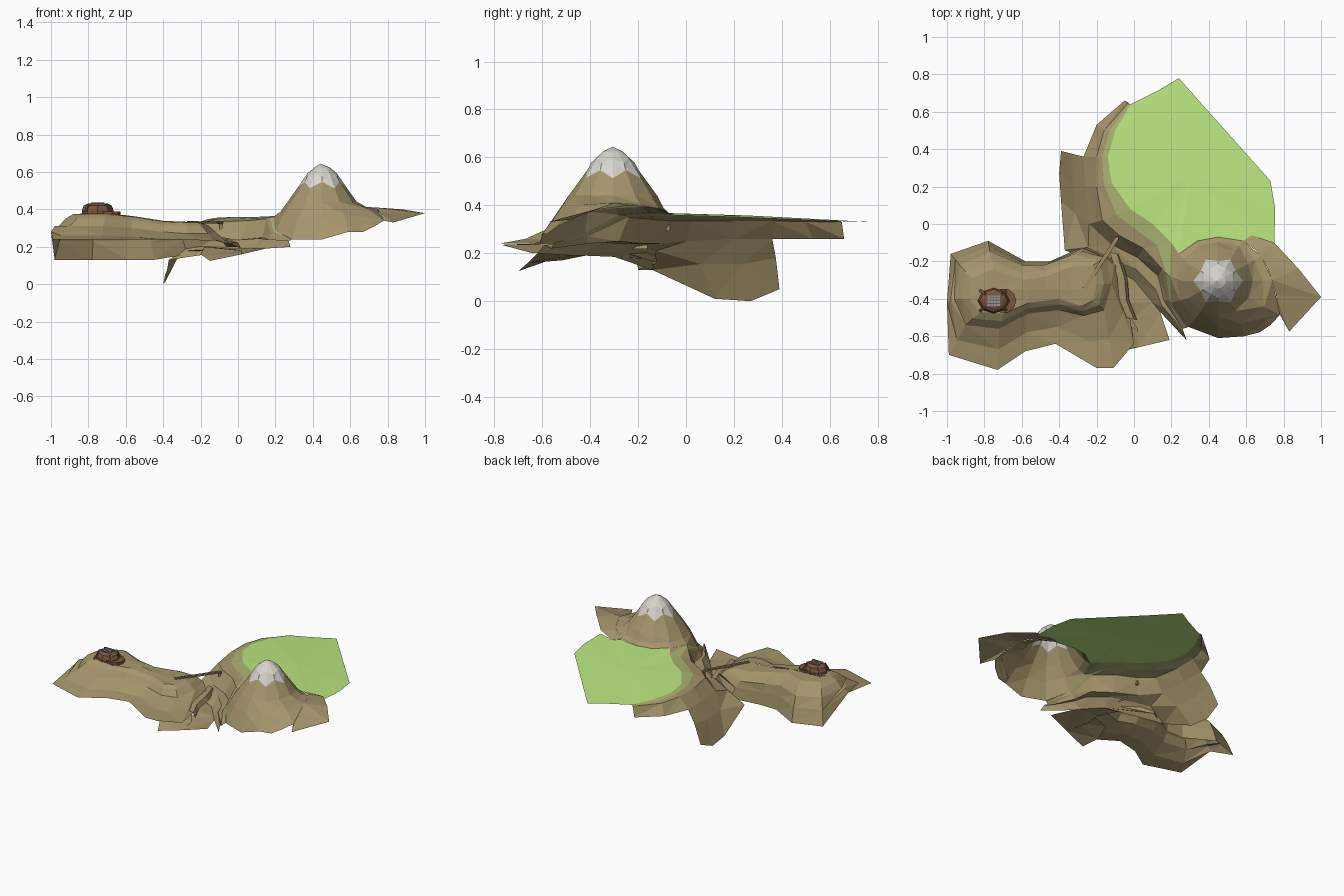
import bpy, bmesh, math
from mathutils import Vector

if "Cube" in bpy.data.objects:
    bpy.data.objects.remove(bpy.data.objects["Cube"])


def material(name, r, g, b):
    m = bpy.data.materials.new(name)
    m.diffuse_color = (r, g, b, 1)
    m.use_nodes = True
    m.node_tree.nodes["Principled BSDF"].inputs["Base Color"].default_value = m.diffuse_color
    return m


EARTH = material("earth", .38, .30, .15)
GRASS = material("grass", .50, .80, .22)
VERGE = material("verge", .41, .45, .17)
SNOW = material("snow", .68, .66, .61)
WOOD = material("wood", .19, .09, .05)
PLANK = material("plank", .36, .25, .11)
GLASS = material("glass", .28, .32, .36)


def sheet(name, rows, mats, closed=False, cap=None):
    """Loft rows of points into an open surface facing up; cap is a fan centre."""
    me = bpy.data.meshes.new(name)
    ob = bpy.data.objects.new(name, me)
    bpy.context.collection.objects.link(ob)
    used = list(dict.fromkeys(mats))
    for m in used:
        me.materials.append(m)
    bm = bmesh.new()
    vs = [[bm.verts.new(p) for p in row] for row in rows]
    n = len(vs[0])
    span = range(n if closed else n - 1)
    for k in range(len(vs) - 1):
        for i in span:
            j = (i + 1) % n
            f = bm.faces.new((vs[k][i], vs[k][j], vs[k + 1][j], vs[k + 1][i]))
            f.material_index = used.index(mats[k])
    if cap:
        c = bm.verts.new(cap)
        for i in span:
            f = bm.faces.new((vs[-1][i], vs[-1][(i + 1) % n], c))
            f.material_index = used.index(mats[-1])
    bmesh.ops.triangulate(bm, faces=[f for f in bm.faces if len(f.verts) > 3])
    bm.normal_update()
    for f in bm.faces:
        if f.normal.z < 0:
            f.normal_flip()
    bm.to_mesh(me)
    bm.free()
    return ob


def ring(cx, cy, r, z, n=12, zig=0, sy=1):
    return [(cx + (r + zig * (-1) ** i) * math.cos(i * math.tau / n),
             cy + (r + zig * (-1) ** i) * sy * math.sin(i * math.tau / n),
             z - zig * 1.3 * (-1) ** i) for i in range(n)]


def mid(a, b, lift=0):
    """Row halfway between two rows, lifted to round the slope."""
    return [tuple((Vector(p) + Vector(q)) / 2 + Vector((0, 0, lift))) for p, q in zip(a, b)]


def beam(name, a, b, w, h, mat):
    a, b = Vector(a), Vector(b)
    bpy.ops.mesh.primitive_cube_add(size=1, location=(a + b) / 2)
    ob = bpy.context.object
    ob.name = name
    ob.rotation_euler = (b - a).to_track_quat('X', 'Z').to_euler()
    ob.scale = ((b - a).length, w, h)
    ob.data.materials.append(mat)
    return ob


# Western hill: plateau edge, steep bank, and spreading foot (hollow on the south side)
top = [(-.88, -.4, .375), (-.82, -.47, .375), (-.7, -.48, .375), (-.56, -.42, .36),
       (-.4, -.4, .335), (-.28, -.44, .33), (-.22, -.41, .33), (-.2, -.32, .33),
       (-.22, -.22, .33), (-.34, -.23, .33), (-.47, -.28, .34), (-.6, -.3, .365),
       (-.75, -.24, .37), (-.87, -.29, .37)]
bank = [(-.96, -.4, .31), (-.9, -.54, .31), (-.72, -.56, .31), (-.57, -.48, .3),
        (-.4, -.46, .28), (-.27, -.49, .27), (-.16, -.46, .27), (-.12, -.32, .28),
        (-.15, -.18, .28), (-.32, -.16, .28), (-.48, -.22, .28), (-.6, -.22, .3),
        (-.77, -.15, .3), (-.93, -.22, .3)]
foot = [(-1, -.42, .28), (-.99, -.7, .24), (-.73, -.78, .24), (-.58, -.68, .24),
        (-.42, -.64, .24), (-.2, -.77, .235), (-.11, -.77, .235), (0, -.64, .2),
        (-.06, -.25, .2), (-.27, -.12, .16), (-.45, -.2, .13), (-.58, -.2, .13),
        (-.78, -.09, .13), (-.98, -.16, .13)]
spine = [(max(-.8, min(-.27, p[0])), -.35, p[2] + .004) for p in top]
toe = [(x, y, z + (-.015 if y < -.45 else .015)) for x, y, z in mid(foot, bank)]
sheet("western_hill", [foot, toe, bank, mid(bank, top, .01), top], [EARTH] * 4, True)
sheet("western_plateau", [top, spine], [EARTH], True)

# Eastern meadow, ending at the mountain foot, and its western rim
edge = [(-.02, .64, .335), (-.1, .5, .345), (-.14, .36, .35), (-.12, .22, .355),
        (-.02, .08, .36), (.1, 0, .36), (.2, -.1, .365), (.24, -.16, .37)]
far = [(.34, -.09, .366), (.45, -.07, .366), (.58, -.09, .367), (.63, -.06, .362), (.75, -.1, .36),
       (.755, .08, .355), (.73, .23, .35), (.4, .6, .335), (.24, .78, .33), (.14, .72, .332)]
sheet("meadow", [edge + far], [GRASS], True, (.3, .25, .358))
edge[7] = (.19, -.28, .36)
edge += [(.2, -.42, .285), (.29, -.55, .24)]
rim = [(-.03, .65, .33), (-.16, .5, .332), (-.2, .36, .335), (-.2, .2, .335), (-.17, .02, .335),
       (-.08, -.06, .335), (.05, -.13, .34), (.15, -.24, .35), (.18, -.41, .27), (.28, -.555, .235)]
ledge = [(-.05, .66, .26), (-.2, .53, .26), (-.27, .36, .26), (-.26, .2, .26), (-.24, 0, .25),
         (-.12, -.11, .24), (.02, -.18, .24), (.13, -.28, .25), (.16, -.41, .24), (.26, -.56, .22)]
sheet("meadow_rim", [edge, mid(edge, rim, .003), rim, ledge], [VERGE, EARTH, EARTH])
sheet("meadow_corner", [[(.2, -.1, .365), (.24, -.16, .37)], [(.19, -.28, .36), (.19, -.28, .361)]], [EARTH])

# Outer cliff running down to the stream
cliff = [(-.39, .39, .05), (-.4, .27, 0), (-.39, .12, .01), (-.37, -.14, .13),
         (0, -.3, .185), (.1, -.42, .19), (.14, -.47, .19), (.28, -.62, .2)]
sheet("outer_cliff", [ledge[2:], mid(ledge[2:], cliff, .025), cliff], [EARTH] * 2)

# Stream bed in the gorge
right_bank = [(-.28, -.13, .175), (0, -.3, .185), (.1, -.42, .19), (.14, -.47, .19), (.19, -.62, .2)]
left_bank = [(-.26, -.17, .18), (-.1, -.3, .19), (-.04, -.42, .19), (-.03, -.52, .17), (.02, -.66, .16)]
sheet("stream_bed", [right_bank, left_bank], [EARTH])
sheet("stream_shelf", [[(-.05, -.45, .19), (.02, -.56, .18), (.02, -.66, .16)],
                       [(-.18, -.5, .2), (-.2, -.6, .16), (-.15, -.7, .125)]], [EARTH])

# Rock step on the gorge side
inner = [(-.13, -.15, .25), (-.09, -.28, .25), (-.08, -.4, .24), (-.04, -.5, .225)]
outer = [(x + .04, y - .01, z - .003) for x, y, z in inner]
drop = [(x + .015, y, z - .03) for x, y, z in outer]
sheet("rock_step", [inner, outer, drop], [EARTH] * 2)

# Mountain with snow cap
cx, cy = .45, -.305
base = [(.74, -.3, .41), (.68, -.17, .398), (.58, -.09, .372), (.45, -.07, .366), (.34, -.09, .366),
        (.24, -.16, .37), (.19, -.28, .36), (.2, -.42, .285), (.29, -.55, .24), (.45, -.61, .24),
        (.59, -.6, .28), (.78, -.485, .34)]
flank = ring(cx, cy, .185, .44)
slope = [(x, y, z + (-.012 if y > -.35 else .012)) for x, y, z in mid(base, flank)]
sheet("mountain", [base, slope, flank, ring(cx, cy, .12, .53, zig=.013)], [EARTH] * 3, True)
sheet("mountain_toe", [[(.59, -.6, .28), (.67, -.58, .28), (.73, -.54, .31), (.78, -.485, .34)],
                       [(.6, -.56, .31), (.65, -.53, .33), (.7, -.5, .35), (.74, -.46, .36)]], [EARTH])
sheet("snow_cap", [ring(cx, cy, .12, .53, zig=.013), ring(cx, cy, .085, .585, zig=-.006),
                   ring(cx, cy, .04, .625)], [SNOW] * 2, True, (cx - .01, cy, .645))

# Eastern spur behind the mountain
sheet("eastern_spur", [[(.58, -.09, .368), (.63, -.06, .362), (.75, -.1, .385), (.88, -.24, .4),
                        (1, -.39, .38), (.83, -.575, .33), (.78, -.485, .34)],
                       [(.58, -.09, .372), (.65, -.14, .392), (.68, -.17, .398), (.71, -.23, .405),
                        (.74, -.3, .41), (.76, -.38, .38), (.775, -.48, .341)]], [EARTH])

# Footbridge
p, q = Vector((-.265, -.345, .333)), Vector((-.09, -.075, .328))
beam("bridge_deck", p, q, .016, .006, PLANK)
side = (q - p).cross(Vector((0, 0, 1))).normalized() * .009
for s in (-1, 1):
    beam("bridge_rail", p + side * s, q + side * s, .003, .01, PLANK)
beam("bridge_support", q - Vector((0, 0, .035)), q, .016, .016, PLANK)

# Hut on the plateau
hx, hy = -.75, -.41
sheet("hut_porch", [ring(-.695, hy, .066, .37, 10), ring(-.695, hy, .066, .389, 10)],
      [WOOD], True, (-.695, hy, .39))
sheet("hut_body", [ring(hx, hy, .082, .37, 8, sy=.8), ring(hx, hy, .085, .395, 8, sy=.8),
                   ring(hx, hy, .075, .42, 8, sy=.8), ring(hx, hy, .05, .432, 8, sy=.8)],
      [WOOD] * 3, True, (hx, hy, .434))
for sx in (-1, 1):
    for sy in (-1, 1):
        beam("hut_corner_post", (hx + .072 * sx, hy + .054 * sy, .37),
             (hx + .045 * sx, hy + .035 * sy, .428), .014, .012, WOOD)

# Skylight with bars
beam("skylight", (hx - .035, hy, .432), (hx + .035, hy, .432), .06, .006, GLASS)
for i in range(5):
    x, y = hx - .034 + .017 * i, hy - .03 + .015 * i
    beam("skylight_bar", (x, hy - .031, .435), (x, hy + .031, .435), .003, .003, WOOD)
    beam("skylight_bar", (hx - .035, y, .435), (hx + .035, y, .435), .003, .003, WOOD)
